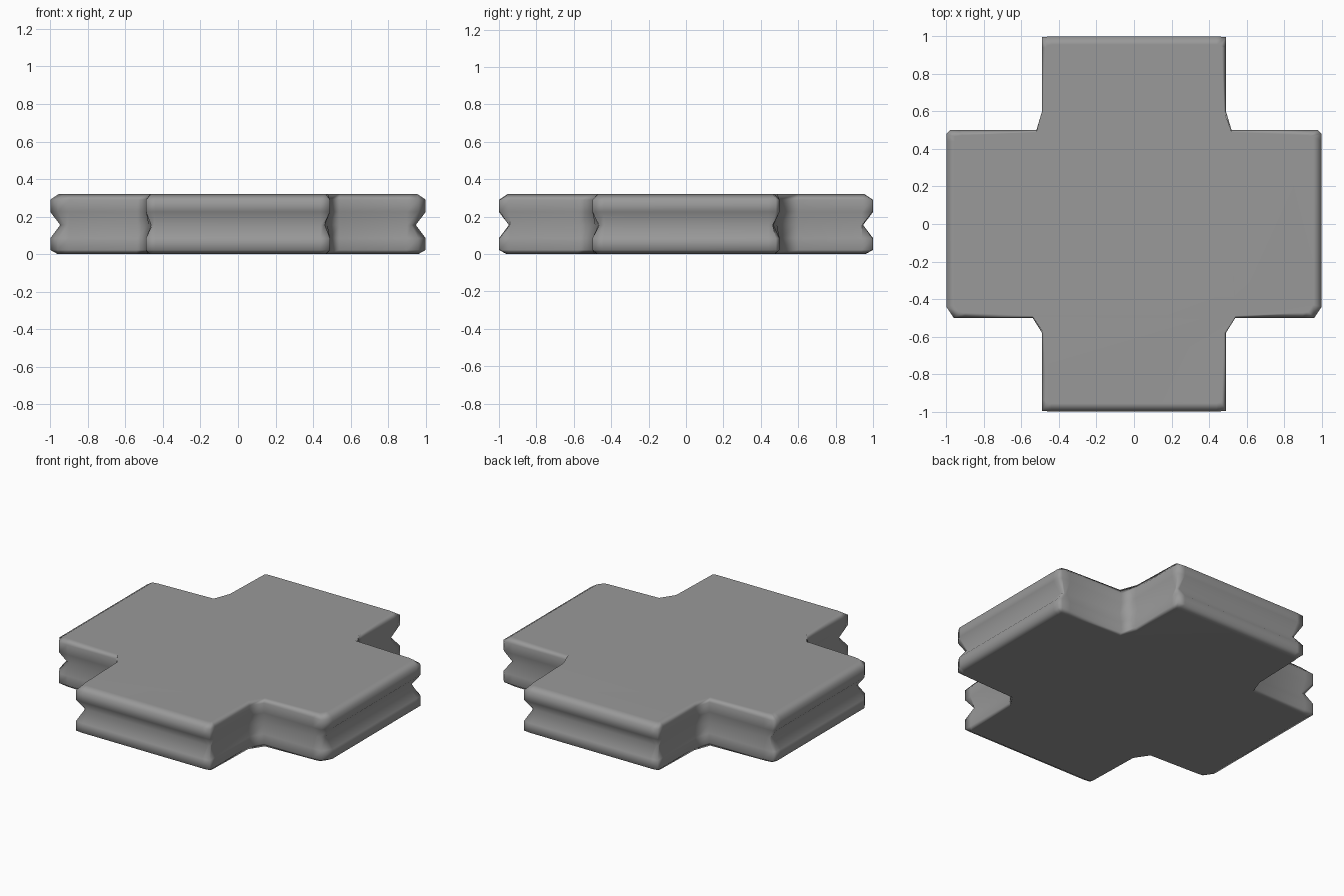
import bpy, bmesh

if "Cube" in bpy.data.objects:
    bpy.data.objects.remove(bpy.data.objects["Cube"])

# Right half of the cross outline, front to back: x, y, inward x factor, inward y factor
half = [
    (0.44, -1.00, 0.0, 1.0),     # front arm outer corner
    (0.49, -0.995, -0.6, 1.0),
    (0.49, -0.94, -0.5, 0.0),
    (0.49, -0.58, -0.25, 0.0),   # filled inner corner
    (0.54, -0.50, 0.0, 0.25),
    (0.90, -0.50, 0.0, 0.6),
    (0.96, -0.50, -0.7, 0.7),    # clipped front corner of side arm
    (1.00, -0.44, -1.0, 0.2),
    (1.00, 0.44, -1.0, 0.0),
    (1.00, 0.48, -1.0, -0.3),    # back corner of side arm
    (0.98, 0.50, -0.9, -0.7),
    (0.92, 0.50, 0.0, -0.6),
    (0.52, 0.50, 0.0, -0.25),    # filled inner corner
    (0.49, 0.60, -0.25, 0.0),
    (0.49, 0.94, -0.5, 0.0),
    (0.49, 0.995, -0.6, -1.0),   # back arm outer corner
    (0.44, 1.00, 0.0, -1.0),
]
outline = half + [(-x, y, -dx, dy) for x, y, dx, dy in reversed(half)]

# Edge profile with the V groove: height, inset
profile = [(0.0, 0.04), (0.022, 0.0), (0.085, 0.0), (0.155, 0.053),
           (0.225, 0.0), (0.29, 0.0), (0.32, 0.045)]

# Loft the outline through the profile
bm = bmesh.new()
rings = [[bm.verts.new((x + dx * d, y + dy * d, z)) for x, y, dx, dy in outline]
         for z, d in profile]
n = len(outline)
for lo, hi in zip(rings, rings[1:]):
    for i in range(n):
        j = (i + 1) % n
        bm.faces.new((lo[i], lo[j], hi[j], hi[i]))
bm.faces.new(rings[-1])
bm.faces.new(list(reversed(rings[0])))
bmesh.ops.recalc_face_normals(bm, faces=bm.faces)
for f in bm.faces:
    f.smooth = True
mesh = bpy.data.meshes.new("cross_slab")
bm.to_mesh(mesh)
bm.free()

slab = bpy.data.objects.new("cross_slab", mesh)
bpy.context.collection.objects.link(slab)

# Soft shading all over, with flat top and bottom
slab.modifiers.new("flat_caps", 'WEIGHTED_NORMAL')

# Dark grey surface
grey = bpy.data.materials.new("dark_grey")
grey.diffuse_color = (0.32, 0.32, 0.32, 1.0)
grey.use_nodes = True
grey.node_tree.nodes["Principled BSDF"].inputs["Base Color"].default_value = grey.diffuse_color
mesh.materials.append(grey)
